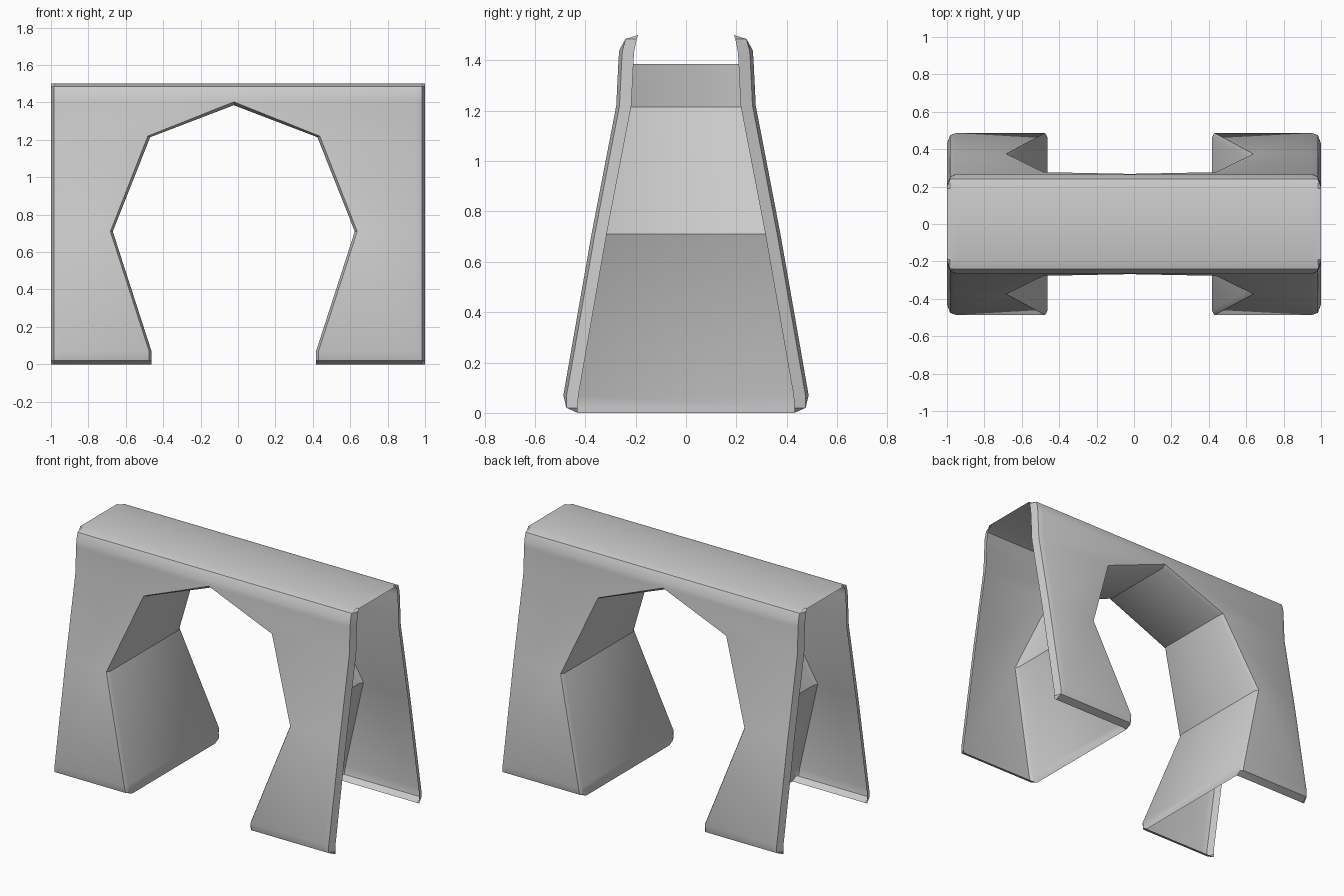
import bpy, bmesh, math

if "Cube" in bpy.data.objects:
    bpy.data.objects.remove(bpy.data.objects["Cube"])

CX = -0.0225  # the opening sits slightly left of centre
# rows up the wall: height, half depth, half depth without bevel, half width of opening
ROWS = [(0, .43, .492, .453), (.02, .475, .490, .453), (.07, .487, .487, .453),
        (.71, .375, .375, .66), (1.22, .277, .277, .46), (1.403, .268, .268, 0),
        (1.44, .265, .265, 0), (1.485, .24, .256, 0), (1.5, .19, .25, 0)]
# end bevel: distance from centre, depth inset
ENDS = [(1, .06), (.983, .013), (.95, 0)]
APEX = 5

bm = bmesh.new()


def face(*vs):
    vs = list(dict.fromkeys(vs))
    if len(vs) > 2:
        bm.faces.new(vs)


top, inner = {}, {}
for s in (-1, 1):                       # front and back walls
    grid = {}
    for side in (-1, 1):
        for r, (z, y, base, w) in enumerate(ROWS):
            for c, (x, inset) in enumerate(ENDS):
                grid[side, r, c] = bm.verts.new((side * x, s * min(y, base - inset), z))
            if side == 1 and w == 0:
                grid[side, r, 3] = grid[-1, r, 3]
            else:
                grid[side, r, 3] = bm.verts.new((CX + side * w, s * y, z))
        for r in range(len(ROWS) - 1):
            for c in range(3):
                face(grid[side, r, c], grid[side, r, c + 1],
                     grid[side, r + 1, c + 1], grid[side, r + 1, c])
    # outline of the opening and its small bevel
    path = [(-1, r) for r in range(APEX + 1)] + [(1, r) for r in reversed(range(APEX))]
    outer = [grid[sd, r, 3] for sd, r in path]
    ring = []
    for sd, r in path:
        z, y, base, w = ROWS[r]
        dz = {APEX: .018, APEX - 1: .006}.get(r, 0)
        ring.append(bm.verts.new((CX + sd * max(w - .013, 0),
                                  s * min(y - .003, base - .025), z - dz)))
    for i in range(len(path) - 1):
        face(outer[i], outer[i + 1], ring[i + 1], ring[i])
    inner[s] = ring
    last = len(ROWS) - 1
    top[s] = [grid[-1, last, c] for c in range(4)] + [grid[1, last, c] for c in (2, 1, 0)]

# top deck and tunnel lining join the two walls
for strip in (top, inner):
    for i in range(len(strip[1]) - 1):
        face(strip[-1][i], strip[-1][i + 1], strip[1][i + 1], strip[1][i])

bmesh.ops.recalc_face_normals(bm, faces=bm.faces)
deck = max(bm.faces, key=lambda f: f.calc_center_median().z)
if deck.normal.z < 0:
    bmesh.ops.reverse_faces(bm, faces=bm.faces[:])

mesh = bpy.data.meshes.new("arch_bridge")
bm.to_mesh(mesh)
bm.free()
obj = bpy.data.objects.new("arch_bridge", mesh)
bpy.context.collection.objects.link(obj)
bpy.context.view_layer.objects.active = obj
obj.select_set(True)
bpy.ops.object.shade_smooth_by_angle(angle=math.radians(30))
